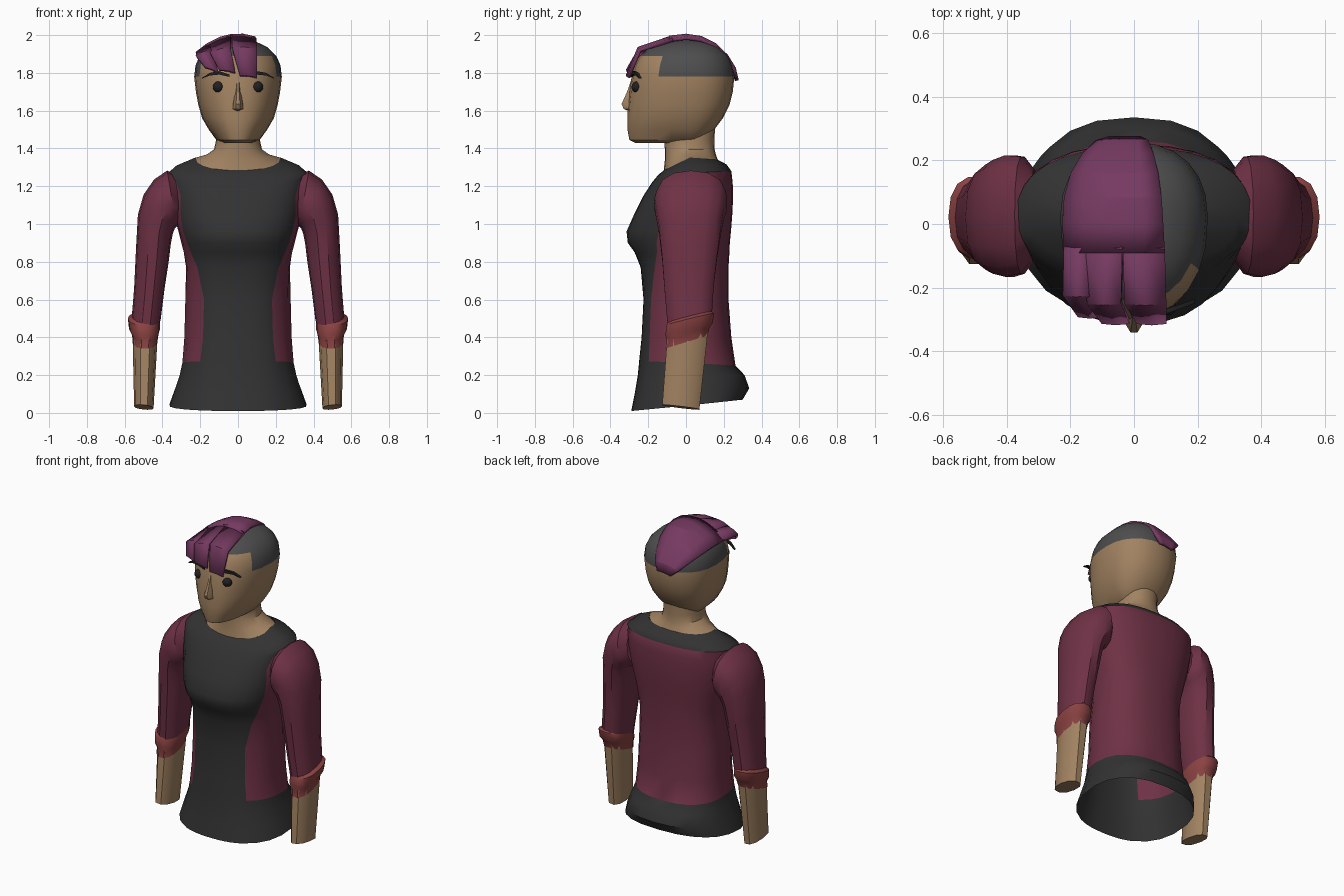
import bpy, bmesh
from math import sin, cos, pi, asin

if "Cube" in bpy.data.objects:
    bpy.data.objects.remove(bpy.data.objects["Cube"])

def mat(name, r, g, b):
    m = bpy.data.materials.new(name)
    m.diffuse_color = (r, g, b, 1)
    m.use_nodes = True
    m.node_tree.nodes["Principled BSDF"].inputs["Base Color"].default_value = m.diffuse_color
    return m

BLACK = mat("black_cloth", .032, .032, .032)
MAROON = mat("maroon_cloth", .16, .032, .06)
CUFF = mat("cuff_red", .26, .055, .055)
SKIN = mat("skin", .36, .225, .12)
SCALP = mat("scalp_grey", .075, .075, .075)
HAIR = mat("hair_purple", .18, .042, .12)
DARK = mat("dark_features", .015, .015, .017)

def loft(name, rings, mats, pick=None, closed=True, caps=(False, False), mirror=False, thick=0, angle=.6):
    """Skin a list of equal-length point rings; pick(row, col, centre) gives the material slot."""
    bm = bmesh.new()
    rows = [[bm.verts.new(p) for p in r] for r in rings]
    n = len(rows[0])
    for i in range(len(rows) - 1):
        for j in range(n if closed else n - 1):
            k = (j + 1) % n
            f = bm.faces.new((rows[i][j], rows[i][k], rows[i + 1][k], rows[i + 1][j]))
            if pick:
                f.material_index = pick(i, j, f.calc_center_median())
    for flag, row, slot in ((caps[0], rows[0], 0), (caps[1], rows[-1], len(mats) - 1)):
        if flag:
            bm.faces.new(row).material_index = slot
    bmesh.ops.recalc_face_normals(bm, faces=bm.faces)
    me = bpy.data.meshes.new(name)
    bm.to_mesh(me)
    bm.free()
    for m in mats:
        me.materials.append(m)
    ob = bpy.data.objects.new(name, me)
    bpy.context.collection.objects.link(ob)
    bpy.context.view_layer.objects.active = ob
    for o in bpy.context.selected_objects:
        o.select_set(False)
    ob.select_set(True)
    bpy.ops.object.shade_smooth_by_angle(angle=angle)
    if mirror:
        ob.modifiers.new("Mirror", 'MIRROR')
    if thick:
        s = ob.modifiers.new("Solidify", 'SOLIDIFY')
        s.thickness, s.offset = thick, 0
    return ob

def spow(v, e):
    return (abs(v) ** e) * (1 if v >= 0 else -1)

def oval(z, w, yf, yb, angles, df=0, db=0, n=2.4, y0=.02):
    """Horizontal superellipse; df/db shift z at the front/back. Angle 0 faces -y."""
    pts = []
    for a in angles:
        s, c = spow(sin(a), 2 / n), spow(cos(a), 2 / n)
        y = y0 + (yf - y0) * c if c > 0 else y0 - (yb - y0) * c
        pts.append((w * s, y, z + (df * c if c > 0 else -db * c)))
    return pts

def lin(a, b, n):
    return [a + (b - a) * i / n for i in range(n)]

# Shirt torso: one column edge follows the black front panel's border
def torso_angles(w, p):
    a = asin(min(1, p / w) ** 1.2)
    return lin(-a, a, 10) + lin(a, 2 * pi - a, 18)

torso = [  # z, half width, front y, back y, panel half width, front dz, back dz
    (.04, .365, -.29, .30, .20, -.03, .03), (.13, .335, -.27, .335, .20, -.02, 0),
    (.20, .31, -.255, .31, .20, 0, 0), (.265, .295, -.248, .262, .20, .01, -.015),
    (.40, .285, -.235, .24, .185, 0, 0), (.60, .28, -.225, .225, .18, 0, 0),
    (.77, .275, -.24, .225, .215, 0, 0), (.85, .288, -.272, .23, .25, 0, 0),
    (.90, .30, -.308, .232, .27, 0, 0), (.96, .315, -.315, .238, .29, 0, 0),
    (1.05, .34, -.275, .245, .305, 0, 0), (1.15, .36, -.225, .25, .305, 0, 0),
    (1.22, .37, -.18, .247, .325, 0, 0), (1.27, .37, -.155, .24, .365, -.02, .01),
    (1.31, .325, -.135, .215, .325, -.04, .005), (1.352, .225, -.115, .165, .225, -.067, -.01)]
loft("shirt_torso",
     [oval(z, w, yf, yb, torso_angles(w, p), df, db) for z, w, yf, yb, p, df, db in torso],
     [BLACK, MAROON], lambda i, j, c: 0 if i < 3 or i > 12 or j < 10 else 1)

# Neck with its flared base
A24 = lin(0, 2 * pi, 24)
neck = [(1.35, .228, -.118, .168, -.067, -.01), (1.368, .165, -.112, .158, -.03, 0),
        (1.395, .127, -.112, .152, 0, 0), (1.44, .117, -.115, .15, 0, 0), (1.53, .117, -.115, .155, 0, 0)]
loft("neck", [oval(z, w, f, b, A24, df, db, 2.2) for z, w, f, b, df, db in neck], [SKIN])

# Head with a shaved grey scalp
head = [(1.43, .075, -.27, .04), (1.445, .115, -.30, .09), (1.50, .155, -.31, .15), (1.56, .19, -.31, .195),
        (1.63, .21, -.307, .23), (1.70, .223, -.30, .248), (1.78, .232, -.288, .256), (1.84, .225, -.272, .247),
        (1.89, .203, -.245, .225), (1.935, .158, -.195, .18), (1.963, .10, -.13, .12), (1.975, .04, -.05, .06)]
loft("head", [oval(z, w, f, b, A24, n=2.25) for z, w, f, b in head], [SKIN, SCALP],
     lambda i, j, c: 1 if c.z > 1.78 and (c.y > -.15 or c.z > 1.89) else 0, caps=(True, True))

# Arms: each section given by outer x,z / inner x,z / front y / back y / tilt
def arm(name, secs, mats, pick=None, caps=(False, False), n=14):
    rings = []
    for xo, zo, xi, zi, y0, y1, k in secs:
        ring = []
        for t in lin(0, 2 * pi, n):
            u, v = spow(cos(t), .85) / 2, spow(sin(t), .85) / 2
            ring.append(((xo + xi) / 2 + u * (xo - xi), (y0 + y1) / 2 + v * (y1 - y0),
                         (zo + zi) / 2 + u * (zo - zi) + k * v * (y1 - y0)))
        rings.append(ring)
    return loft(name, rings, mats, pick, caps=caps, mirror=True)

arm("sleeves", [(.325, 1.26, .30, 1.00, -.11, .17, 0), (.375, 1.283, .325, .985, -.16, .215, 0),
                (.445, 1.235, .335, .975, -.17, .22, 0), (.50, 1.155, .345, .95, -.16, .205, 0),
                (.53, 1.05, .355, .90, -.147, .19, 0), (.54, .87, .367, .80, -.13, .17, .05),
                (.55, .66, .39, .65, -.115, .15, .15), (.563, .50, .41, .49, -.10, .14, .25)], [MAROON])
arm("cuffs", [(.56, .515, .415, .505, -.095, .135, .25), (.583, .50, .412, .49, -.105, .15, .25),
              (.577, .445, .412, .445, -.112, .145, .25), (.562, .42, .42, .42, -.105, .128, .3),
              (.557, .375, .427, .375, -.11, .115, .3)], [CUFF])
arm("forearms", [(.56, .47, .42, .47, -.10, .125, .2), (.557, .36, .428, .36, -.108, .115, .15),
                 (.55, .035, .447, .025, -.13, .075, -.12)], [SKIN], caps=(False, True), n=10)

# Hair swept over one side: back sheet then three fringe locks
sheet = [(-.09, 1.99, -.215, .095), (0, 2.0, -.22, .09), (.08, 1.988, -.215, .085), (.155, 1.95, -.195, .075),
         (.215, 1.89, -.16, .06), (.255, 1.825, -.12, .045), (.268, 1.77, -.075, .02)]
loft("hair_sheet", [[(x, y, z - 2 * x * x) for x in [l + (r - l) * i / 5 for i in range(6)]]
                    for y, z, l, r in sheet], [HAIR], closed=False, thick=.018, angle=.3)
locks = [  # left x,z / right x,z / y
    [(-.215, 1.90, -.15, 1.945, -.07), (-.22, 1.885, -.14, 1.915, -.22), (-.175, 1.83, -.105, 1.80, -.285)],
    [(-.15, 1.945, -.035, 1.99, -.07), (-.145, 1.90, -.04, 1.93, -.245), (-.10, 1.815, -.015, 1.80, -.305)],
    [(-.035, 1.99, .095, 1.975, -.07), (-.03, 1.93, .10, 1.92, -.245), (.01, 1.785, .10, 1.775, -.305)]]
for i, rows in enumerate(locks):
    loft(f"hair_lock_{i + 1}", [[(a, y, za), ((a + b) / 2, y - .004, (za + zb) / 2 + .005), (b, y, zb)]
                                for a, za, b, zb, y in rows], [HAIR], closed=False, thick=.02, angle=.3)

# Nose wedge
nose = [(1.775, .012, -.286, -.25), (1.70, .016, -.312, -.25), (1.635, .026, -.341, -.25),
        (1.61, .028, -.33, -.25), (1.598, .018, -.305, -.25)]
loft("nose", [[(-w, b, z), (-w, f + .025, z), (-w * .4, f, z), (w * .4, f, z), (w, f + .025, z), (w, b, z)]
              for z, w, f, b in nose], [SKIN], caps=(True, True))

# Eyebrows
brow = [(.045, 1.785, -.292, .006), (.10, 1.80, -.282, .009), (.15, 1.793, -.265, .007), (.19, 1.772, -.25, .002)]
loft("eyebrows", [[(x, y, z - h), (x, y, z + h), (x, y + .015, z + h), (x, y + .015, z - h)]
                  for x, z, y, h in brow], [DARK], caps=(True, True), mirror=True)

# Eyes
for side, s in (("left", 1), ("right", -1)):
    bpy.ops.mesh.primitive_uv_sphere_add(segments=16, ring_count=10, radius=.03, location=(s * .103, -.258, 1.725))
    eye = bpy.context.object
    eye.name = side + "_eye"
    eye.data.materials.append(DARK)
    bpy.ops.object.shade_smooth_by_angle()
